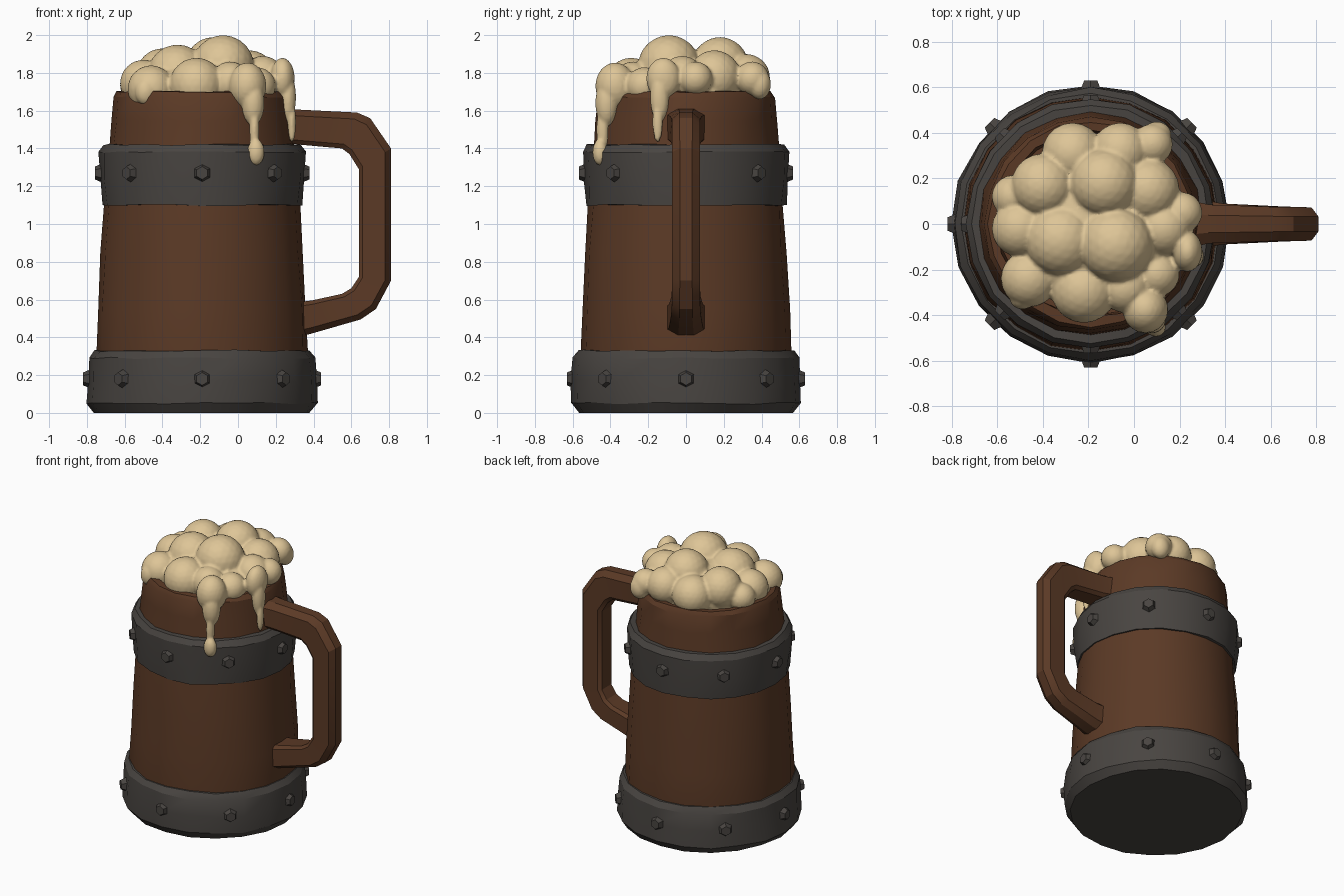
import bpy, bmesh, math, random
from mathutils import Vector, Matrix

if "Cube" in bpy.data.objects:
    bpy.data.objects.remove(bpy.data.objects["Cube"])

random.seed(4)
CX = -0.19          # mug axis
SIDES = 20


def material(name, rgb):
    m = bpy.data.materials.new(name)
    m.diffuse_color = (*rgb, 1)
    m.use_nodes = True
    m.node_tree.nodes["Principled BSDF"].inputs["Base Color"].default_value = m.diffuse_color
    return m


WOOD = material("brown wood", (0.105, 0.042, 0.019))
IRON = material("dark iron", (0.066, 0.059, 0.053))
FOAM = material("cream foam", (0.73, 0.56, 0.31))


def finish(name, bm, mat, angle=25):
    bmesh.ops.recalc_face_normals(bm, faces=bm.faces)
    me = bpy.data.meshes.new(name)
    bm.to_mesh(me)
    bm.free()
    me.materials.append(mat)
    me.shade_smooth()
    me.set_sharp_from_angle(angle=math.radians(angle))
    ob = bpy.data.objects.new(name, me)
    bpy.context.collection.objects.link(ob)
    return ob


def lathe(name, profile, mat, jitter, closed=False):
    """Turn a (radius, z) profile round the mug axis, slightly hand-hewn."""
    bm = bmesh.new()
    rings = []
    for r, z in profile:
        ring = []
        for i in range(SIDES):
            a = 2 * math.pi * i / SIDES
            rr = r + random.uniform(-jitter, jitter)
            zz = z + (random.uniform(-jitter, jitter) if z > 0 else 0)
            ring.append(bm.verts.new((CX + rr * math.cos(a), rr * math.sin(a), zz)))
        rings.append(ring)
    pairs = list(zip(rings, rings[1:]))
    if closed:
        pairs.append((rings[-1], rings[0]))
    for a, b in pairs:
        for i in range(SIDES):
            j = (i + 1) % SIDES
            bm.faces.new((a[i], a[j], b[j], b[i]))
    if not closed:
        bm.faces.new(rings[0])
        bm.faces.new(rings[-1])
    return finish(name, bm, mat)


# Wooden body with a rim recess, and two iron bands
lathe("mug_body", [(0.55, 0.2), (0.56, 0.33), (0.552, 0.55), (0.535, 0.85),
                   (0.516, 1.1), (0.49, 1.42), (0.477, 1.55), (0.467, 1.67),
                   (0.45, 1.70), (0.41, 1.70), (0.40, 1.6)], WOOD, 0.005)
lathe("base_band", [(0.57, 0), (0.61, 0.05), (0.607, 0.17), (0.598, 0.29),
                    (0.57, 0.33), (0.53, 0.33)], IRON, 0.005)
lathe("upper_band", [(0.49, 1.10), (0.53, 1.10), (0.543, 1.24), (0.548, 1.38),
                     (0.522, 1.42), (0.475, 1.42)], IRON, 0.005, closed=True)

# Eight rivets on each band
for label, radius, z in (("base", 0.602, 0.18), ("upper", 0.54, 1.27)):
    bm = bmesh.new()
    for i in range(8):
        a = math.pi * i / 4
        d = Vector((math.cos(a), math.sin(a), 0))
        place = Matrix.Translation(Vector((CX, 0, z)) + d * radius)
        turn = d.to_track_quat('Z', 'Y').to_matrix().to_4x4()
        bmesh.ops.create_cone(bm, cap_ends=True, segments=6, radius1=0.058,
                              radius2=0.034, depth=0.055, matrix=place @ turn)
    finish(label + "_rivets", bm, IRON)

# Handle: inner edge, outer edge and half width at each bend
stations = [(0.24, 1.43, 0.24, 1.61, 0.105), (0.33, 1.42, 0.33, 1.605, 0.085),
            (0.55, 1.40, 0.63, 1.59, 0.075), (0.59, 1.37, 0.70, 1.56, 0.075),
            (0.64, 1.29, 0.81, 1.40, 0.073), (0.64, 0.72, 0.81, 0.70, 0.073),
            (0.60, 0.66, 0.73, 0.55, 0.075), (0.55, 0.63, 0.65, 0.495, 0.078),
            (0.39, 0.595, 0.39, 0.42, 0.09), (0.31, 0.585, 0.31, 0.40, 0.105)]
section = [(0, -0.75), (0.12, -1), (0.82, -1), (1, -0.45),
           (1, 0.45), (0.82, 1), (0.12, 1), (0, 0.75)]
bm = bmesh.new()
rings = [[bm.verts.new((ix + (ox - ix) * t, w * s, iz + (oz - iz) * t))
          for t, s in section] for ix, iz, ox, oz, w in stations]
for a, b in zip(rings, rings[1:]):
    for i in range(8):
        j = (i + 1) % 8
        bm.faces.new((a[i], a[j], b[j], b[i]))
bm.faces.new(rings[0])
bm.faces.new(rings[-1])
finish("handle", bm, WOOD)

# Foam: round bubbles given as x, y, peak height, radius
bubbles = [(-0.13, 0.18, 1.99, 0.15), (-0.08, -0.09, 2.0, 0.165),
           (-0.32, -0.07, 1.95, 0.16), (-0.40, 0.17, 1.93, 0.14),
           (-0.50, -0.02, 1.87, 0.125), (-0.27, 0.31, 1.89, 0.135),
           (-0.06, 0.32, 1.90, 0.125), (0.08, 0.35, 1.86, 0.09),
           (0.06, 0.15, 1.92, 0.14), (0.13, -0.02, 1.89, 0.12),
           (0.21, 0.05, 1.86, 0.09), (-0.46, -0.24, 1.84, 0.125),
           (-0.22, -0.29, 1.88, 0.145), (-0.04, -0.28, 1.86, 0.11),
           (-0.53, 0.12, 1.83, 0.095), (0.10, -0.22, 1.83, 0.10)]
blobs = [(x, y, p - r, r, r, r) for x, y, p, r in bubbles]
# Filling core, then stretched drops running over the rim
blobs += [(-0.17, 0, 1.70, 0.39, 0.37, 0.19),
          (0.05, -0.375, 1.73, 0.10, 0.105, 0.125), (0.08, -0.42, 1.64, 0.06, 0.06, 0.12),
          (0.087, -0.442, 1.50, 0.026, 0.032, 0.14), (0.095, -0.455, 1.38, 0.045, 0.04, 0.07),
          (0.235, -0.12, 1.77, 0.065, 0.09, 0.11), (0.265, -0.14, 1.67, 0.042, 0.05, 0.13),
          (0.285, -0.15, 1.54, 0.022, 0.027, 0.11),
          (-0.49, -0.33, 1.70, 0.055, 0.045, 0.07), (0.10, 0.39, 1.74, 0.065, 0.06, 0.08)]
bm = bmesh.new()
for x, y, z, rx, ry, rz in blobs:
    m = Matrix.Translation((x, y, z)) @ Matrix.Diagonal((rx, ry, rz, 1))
    bmesh.ops.create_icosphere(bm, subdivisions=3, radius=1, matrix=m)
foam = finish("foam", bm, FOAM, 60)
fuse = foam.modifiers.new("fuse", 'REMESH')
fuse.mode = 'VOXEL'
fuse.voxel_size = 0.011
fuse.use_smooth_shade = True
